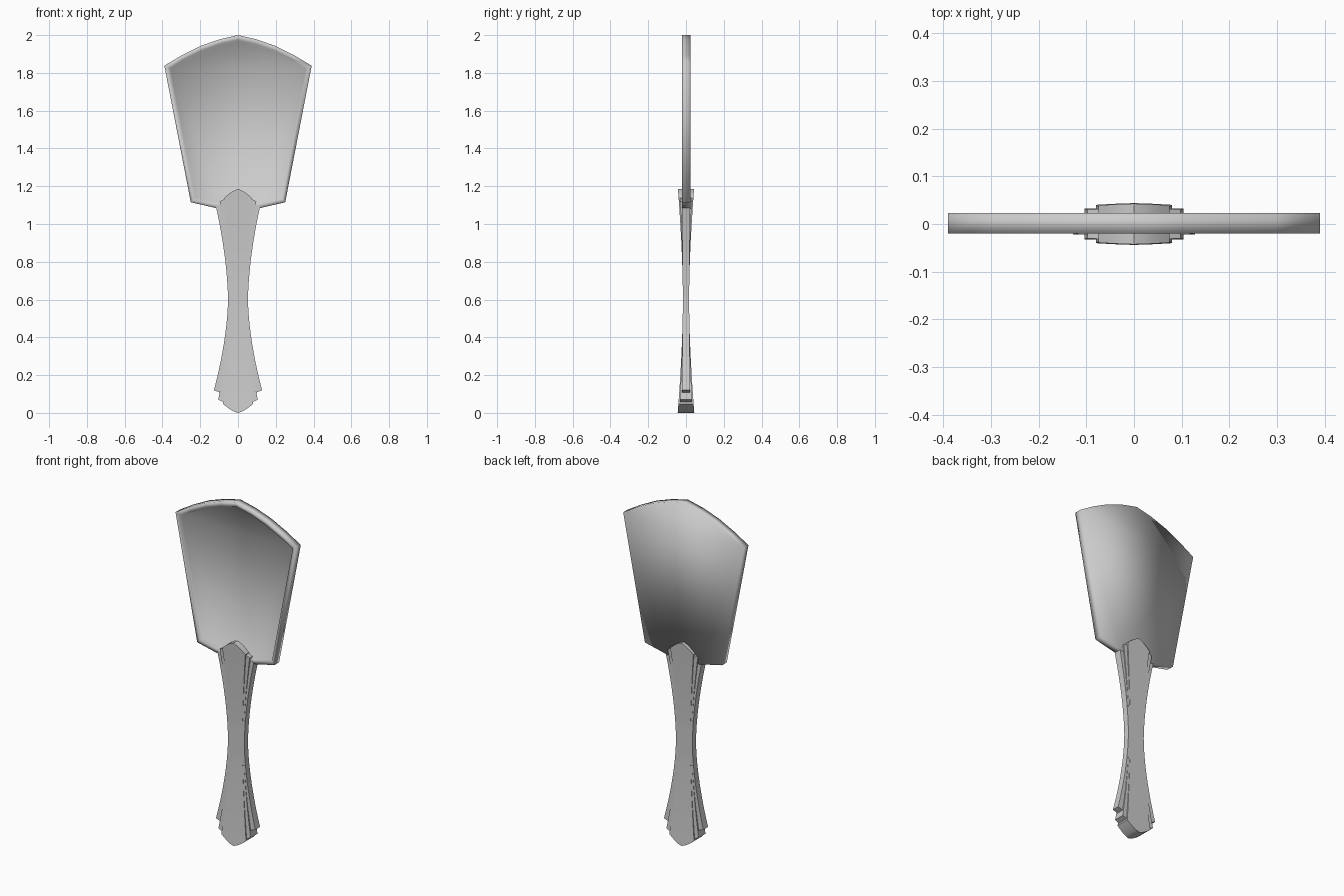
import bpy
import bmesh

cube = bpy.data.objects.get("Cube")
if cube:
    bpy.data.objects.remove(cube, do_unlink=True)

grey = bpy.data.materials.new("plain grey")
grey.use_nodes = True
color = (0.6, 0.6, 0.6, 1)
grey.diffuse_color = color
grey.node_tree.nodes["Principled BSDF"].inputs["Base Color"].default_value = color


def finish(bm, name, angle):
    """Turn a bmesh into a named, smooth shaded object."""
    bmesh.ops.recalc_face_normals(bm, faces=bm.faces)
    mesh = bpy.data.meshes.new(name)
    bm.to_mesh(mesh)
    bm.free()
    mesh.materials.append(grey)
    obj = bpy.data.objects.new(name, mesh)
    bpy.context.collection.objects.link(obj)
    bpy.ops.object.select_all(action='DESELECT')
    obj.select_set(True)
    bpy.context.view_layer.objects.active = obj
    if angle is None:
        bpy.ops.object.shade_smooth()
    else:
        bpy.ops.object.shade_smooth_by_angle(angle=angle)
    return obj


# Mirror head: fan-shaped plate with a raised rim around a recessed front
half = [(0.11, 1.083), (0.25, 1.115), (0.39, 1.838),
        (0.30, 1.892), (0.20, 1.942), (0.10, 1.977)]
outline = [(0, 1.06)] + half + [(0, 2.0)] + [(-x, z) for x, z in reversed(half)]
BACK, FRONT = 0.023, -0.02
bm = bmesh.new()
back = [bm.verts.new((x, BACK, z)) for x, z in outline]
front = [bm.verts.new((x, FRONT, z)) for x, z in outline]
bm.faces.new(back)
face = bm.faces.new(front)
for i in range(len(outline)):
    j = (i + 1) % len(outline)
    bm.faces.new((back[i], back[j], front[j], front[i]))
bmesh.ops.recalc_face_normals(bm, faces=bm.faces)
bmesh.ops.inset_region(bm, faces=[face], thickness=0.024)
bmesh.ops.inset_region(bm, faces=[face], thickness=0.010, depth=-0.014)
finish(bm, "mirror_head", None)


# Handle: three stacked layers that flare and separate at both ends
def flare(z, low, waist, high):
    """Smooth swelling from the waist towards either end."""
    t = (z - 0.6) / 0.55
    return waist + ((high if t > 0 else low) - waist) * abs(t) ** 1.7


def layer(name, bottom, top, drop, widths, depths, rows=28, cols=8):
    bm = bmesh.new()
    grids = []
    for side in (-1, 1):
        grid = []
        for r in range(rows + 1):
            row = []
            for c in range(cols + 1):
                u = 2 * c / cols - 1
                bow = drop * abs(u) ** 1.35
                z0, z1 = bottom + bow, top - bow
                z = z0 + (z1 - z0) * r / rows
                row.append(bm.verts.new((u * flare(z, *widths),
                                         side * flare(z, *depths), z)))
            grid.append(row)
        for r in range(rows):
            for c in range(cols):
                bm.faces.new((grid[r][c], grid[r][c + 1],
                              grid[r + 1][c + 1], grid[r + 1][c]))
        grids.append(grid)
    # Join the front and back sheets around their border
    rims = [g[0] + [row[-1] for row in g[1:]] + g[-1][-2::-1]
            + [row[0] for row in g[-2:0:-1]] for g in grids]
    a, b = rims
    for i in range(len(a)):
        j = (i + 1) % len(a)
        bm.faces.new((a[i], a[j], b[j], b[i]))
    return finish(bm, name, 0.7)


layer("handle_outer_layer", 0.085, 1.13, 0.035,
      (0.147, 0.053, 0.13), (0.023, 0.017, 0.023))
layer("handle_middle_layer", 0.035, 1.155, 0.035,
      (0.108, 0.048, 0.102), (0.033, 0.0165, 0.032))
layer("handle_centre_layer", 0.0, 1.185, 0.048,
      (0.08, 0.040, 0.076), (0.040, 0.0162, 0.040))
